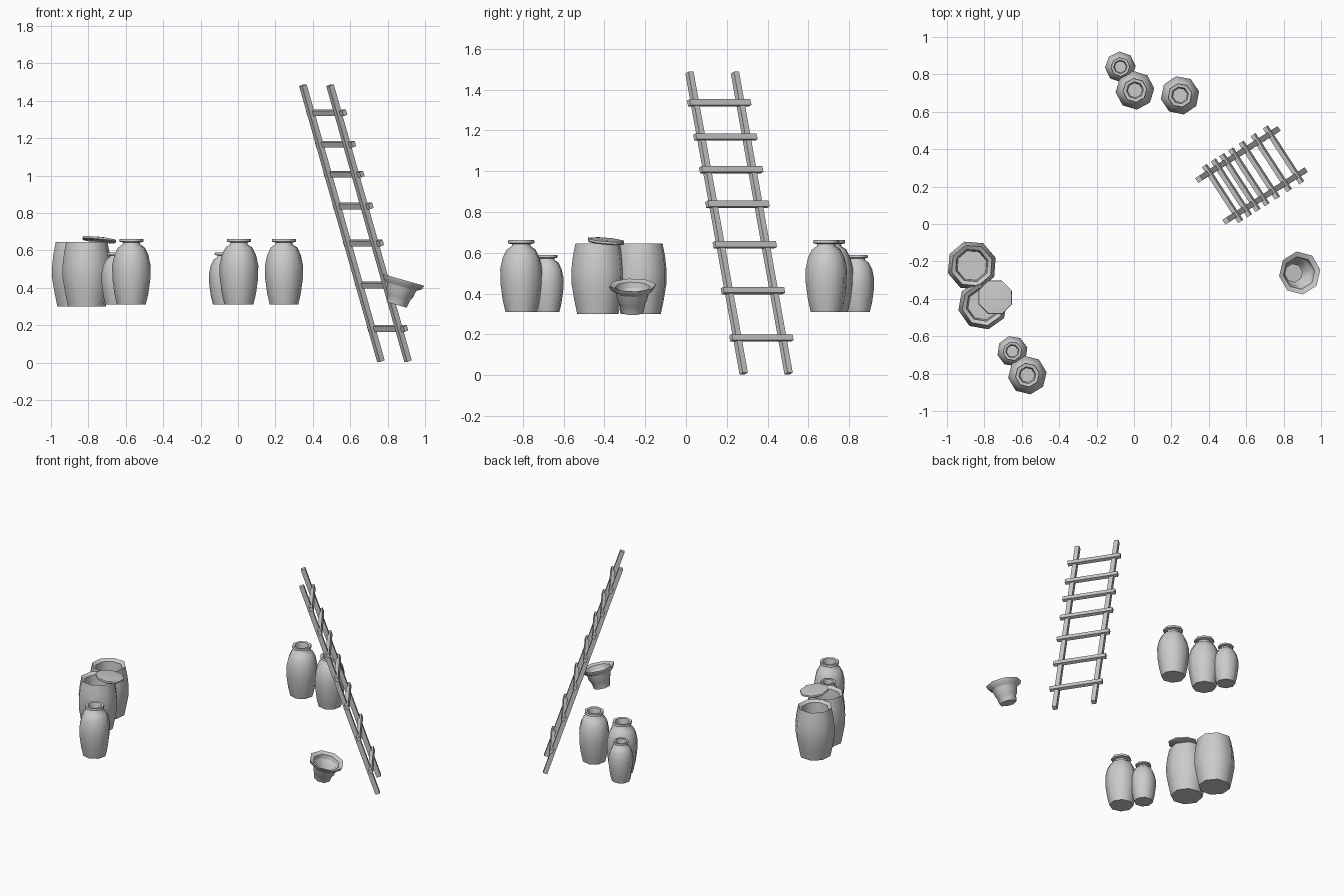
import bpy, bmesh, math
from math import pi, cos, sin
from mathutils import Vector, Matrix

if "Cube" in bpy.data.objects:
    bpy.data.objects.remove(bpy.data.objects["Cube"])


def finish(name, bm, angle):
    bmesh.ops.recalc_face_normals(bm, faces=bm.faces)
    me = bpy.data.meshes.new(name)
    bm.to_mesh(me)
    bm.free()
    ob = bpy.data.objects.new(name, me)
    bpy.context.collection.objects.link(ob)
    if angle:
        bpy.ops.object.select_all(action='DESELECT')
        ob.select_set(True)
        bpy.context.view_layer.objects.active = ob
        bpy.ops.object.shade_smooth_by_angle(angle=math.radians(angle))
    return ob


def lathe(name, profile, loc, turn=0.0, scale=1.0, tilt=(0, 0), sides=8):
    """Low-sided revolved shape; first and last rings are capped."""
    bm = bmesh.new()
    rings = []
    for r, z in profile:
        rings.append([bm.verts.new((r * cos(turn + 2 * pi * i / sides),
                                    r * sin(turn + 2 * pi * i / sides), z))
                      for i in range(sides)])
    for a, b in zip(rings, rings[1:]):
        for i in range(sides):
            j = (i + 1) % sides
            bm.faces.new((a[i], a[j], b[j], b[i]))
    bm.faces.new(rings[0])
    bm.faces.new(rings[-1])
    ob = finish(name, bm, 50)
    ob.location = loc
    ob.scale = (scale,) * 3
    ob.rotation_euler = (tilt[0], tilt[1], 0)
    return ob


def beam(name, a, b, width, depth, normal):
    """Square-cut timber from a to b, depth measured along normal."""
    a, b = Vector(a), Vector(b)
    d = (b - a).normalized()
    n = (normal - d * normal.dot(d)).normalized()
    s = n.cross(d)
    m = Matrix((s * width, n * depth, b - a)).transposed().to_4x4()
    m.translation = (a + b) / 2
    bm = bmesh.new()
    bmesh.ops.create_cube(bm, size=1, matrix=m)
    return finish(name, bm, 0)


# Large barrels with a sunken top
barrel = [(.104, 0), (.119, .07), (.133, .15), (.134, .21), (.126, .28),
          (.113, .345), (.090, .33), (.082, .22)]
lathe("barrel_back", barrel, (-.867, -.222, .30), pi / 10)
lathe("barrel_front", barrel, (-.808, -.432, .30), pi / 14)

# Loose lid resting on the front barrel
lathe("barrel_lid", [(.088, -.010), (.097, -.004), (.095, .006), (.06, .010)],
      (-.742, -.392, .658), pi / 8, tilt=(math.radians(-5), math.radians(6)))

# Narrow-necked jars in two sizes
jar = [(.078, 0), (.092, .06), (.103, .14), (.104, .21), (.092, .265),
       (.072, .305), (.047, .322), (.046, .332), (.066, .337), (.064, .352),
       (.046, .350), (.038, .32), (.038, .22)]
for name, x, y, s, turn in (("jar_back_middle", .005, .715, 1, .1),
                            ("jar_back_right", .246, .688, 1, .2),
                            ("jar_left", -.570, -.808, 1, .15),
                            ("small_jar_back", -.073, .840, .79, .05),
                            ("small_jar_left", -.650, -.680, .79, .25)):
    lathe(name, jar, (x, y, .31), turn, s)

# Tilted bucket with a flared rim
lathe("bucket", [(.056, 0), (.074, .095), (.110, .118), (.116, .138),
                 (.088, .128), (.074, .06), (.05, .02)],
      (.848, -.262, .309), .15, tilt=(0, math.radians(16)))

# Leaning ladder: two rails, rungs fixed on the outer face
top1, bot1 = Vector((.347, .240, 1.483)), Vector((.764, .503, .008))
top2, bot2 = Vector((.492, .017, 1.483)), Vector((.909, .283, .008))
across = (top2 - top1).normalized()
up = (top1 - bot1).normalized()
normal = across.cross(up)
if normal.x < 0:
    normal = -normal
beam("ladder_rail_a", bot1, top1, .030, .030, normal)
beam("ladder_rail_b", bot2, top2, .030, .030, normal)
for i, z in enumerate((.178, .410, .635, .833, 1.003, 1.163, 1.331)):
    t = (z - bot1.z) / (top1.z - bot1.z)
    mid = (bot1.lerp(top1, t) + bot2.lerp(top2, t)) / 2 + normal * .014
    beam("ladder_rung_%d" % (i + 1), mid - across * .178, mid + across * .178,
         .030, .024, normal)
